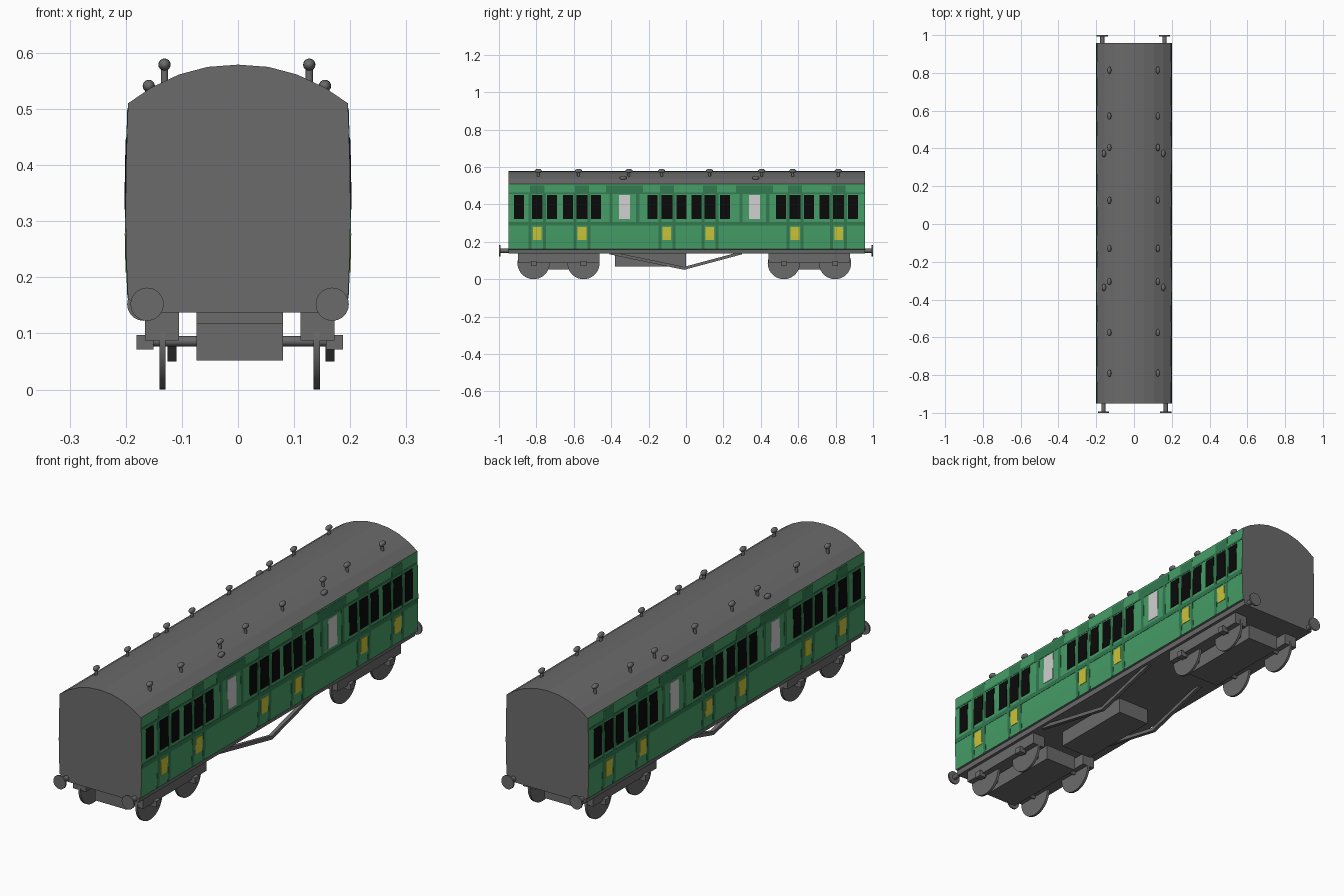
import bpy, bmesh, math
from mathutils import Matrix, Vector

if "Cube" in bpy.data.objects:
    bpy.data.objects.remove(bpy.data.objects["Cube"])


def material(name, rgb):
    m = bpy.data.materials.new(name)
    m.diffuse_color = (*rgb, 1)
    m.use_nodes = True
    m.node_tree.nodes["Principled BSDF"].inputs["Base Color"].default_value = m.diffuse_color
    return m


GREY = material("dark grey", (0.145, 0.145, 0.145))
GREEN = material("light green", (0.06, 0.335, 0.135))
DARK = material("dark green", (0.032, 0.19, 0.08))
BLACK = material("window black", (0.003, 0.003, 0.003))
WHITE = material("frosted white", (0.62, 0.62, 0.62))
YELLOW = material("door yellow", (0.6, 0.55, 0.04))


def finish(name, bm, *mats, smooth=False):
    bmesh.ops.recalc_face_normals(bm, faces=bm.faces[:])
    me = bpy.data.meshes.new(name)
    bm.to_mesh(me)
    bm.free()
    for m in mats:
        me.materials.append(m)
    ob = bpy.data.objects.new(name, me)
    bpy.context.collection.objects.link(ob)
    if smooth:
        bpy.ops.object.select_all(action='DESELECT')
        ob.select_set(True)
        bpy.context.view_layer.objects.active = ob
        bpy.ops.object.shade_smooth_by_angle(angle=math.radians(40))
    return ob


def prism(bm, pts, y0, y1):
    """Extrude an (x, z) outline along y."""
    a = [bm.verts.new((x, y0, z)) for x, z in pts]
    b = [bm.verts.new((x, y1, z)) for x, z in pts]
    bm.faces.new(a)
    bm.faces.new(b[::-1])
    n = len(pts)
    for i in range(n):
        j = (i + 1) % n
        bm.faces.new((a[i], a[j], b[j], b[i]))


def box(bm, x0, x1, y0, y1, z0, z1):
    prism(bm, [(x0, z0), (x1, z0), (x1, z1), (x0, z1)], y0, y1)


def cyl(bm, p, q, r, seg=24):
    p, q = Vector(p), Vector(q)
    d = q - p
    rot = d.to_track_quat('Z', 'Y').to_matrix().to_4x4()
    bmesh.ops.create_cone(bm, cap_ends=True, segments=seg, radius1=r, radius2=r,
                          depth=d.length, matrix=Matrix.Translation((p + q) / 2) @ rot)


# Bulging side profile (half width, height) and arched roof
SIDE = [(0.196, 0.16), (0.199, 0.23), (0.2005, 0.31), (0.1995, 0.40), (0.196, 0.51)]
ROOF = [(0.155, 0.538), (0.105, 0.5615), (0.054, 0.575), (0, 0.579)]


def half(z):
    for (xa, za), (xb, zb) in zip(SIDE, SIDE[1:]):
        if z <= zb:
            return xa + (xb - xa) * (z - za) / (zb - za)
    return SIDE[-1][0]


# Carriage body: green sides, grey roof, ends and sole
bm = bmesh.new()
right = [(0.188, 0.158), (0.185, 0.137)][::-1] + SIDE + ROOF
prism(bm, right + [(-x, z) for x, z in right[-2::-1]], -0.95, 0.957)
bm.normal_update()
for f in bm.faces:
    c = f.calc_center_median()
    f.material_index = int(abs(c.x) > 0.19 and 0.16 < c.z < 0.51)
finish("carriage_body", bm, GREY, GREEN)


# Painted side plates that follow the side profile
def plate(bm, y0, y1, z0, z1, proud):
    zs = [z0] + [z for _, z in SIDE if z0 < z < z1] + [z1]
    for s in (-1, 1):
        out = [(s * (half(z) + proud), z) for z in zs]
        inn = [(s * (half(z) - 0.002), z) for z in zs[::-1]]
        prism(bm, out + inn, y0, y1)


WINDOWS = [-0.893, -0.795, -0.717, -0.631, -0.556, -0.481,
           -0.179, -0.102, -0.024, 0.056, 0.128, 0.209,
           0.508, 0.583, 0.658, 0.741, 0.816, 0.893]
DOORS = WINDOWS[1::3]
LAVATORIES = [-0.329, 0.366]

bm = bmesh.new()
for y in WINDOWS:
    w = 0.029 if y in DOORS else 0.026
    plate(bm, y - w, y + w, 0.321, 0.449, 0.002)
finish("windows", bm, BLACK)

bm = bmesh.new()
for y in LAVATORIES:
    plate(bm, y - 0.03, y + 0.03, 0.321, 0.449, 0.002)
finish("frosted_windows", bm, WHITE)

bm = bmesh.new()
for y in DOORS:
    plate(bm, y - 0.023, y + 0.023, 0.209, 0.278, 0.002)
finish("door_panels", bm, YELLOW)

# Dark green beading: waist and cornice rails, door posts, vent panels
bm = bmesh.new()
plate(bm, -0.948, 0.955, 0.287, 0.307, 0.0012)
plate(bm, -0.948, 0.955, 0.455, 0.464, 0.0012)
for y in DOORS:
    for s in (-1, 1):
        c = y + s * 0.038
        plate(bm, c - 0.008, c + 0.008, 0.162, 0.455, 0.001)
    plate(bm, y - 0.038, y + 0.038, 0.464, 0.502, 0.001)
for y in LAVATORIES:
    for s in (-1, 1):
        c = y + s * 0.072
        plate(bm, c - 0.009, c + 0.009, 0.307, 0.455, 0.001)
    plate(bm, y - 0.1, y + 0.1, 0.464, 0.502, 0.001)
finish("side_beading", bm, DARK)


# Roof ventilators: short stem with an oval cap
def vent(bm, x, y, z, base):
    cyl(bm, (x, y, base), (x, y, z), 0.0065, 12)
    bmesh.ops.create_uvsphere(bm, u_segments=16, v_segments=8, radius=1,
                              matrix=Matrix.Translation((x, y, z)) @
                              Matrix.Diagonal((0.011, 0.019, 0.011, 1)))


bm = bmesh.new()
for y in (-0.79, -0.575, -0.305, -0.13, 0.126, 0.405, 0.571, 0.814):
    for x in (-0.131, 0.127):
        vent(bm, x, y, 0.579, 0.54)
for y in (-0.336, 0.373):
    for x in (-0.159, 0.155):
        vent(bm, x, y, 0.541, 0.525)
finish("roof_vents", bm, GREY, smooth=True)

# Buffers at both ends
bm = bmesh.new()
for s in (-1, 1):
    for x in (-0.165 - s * 0.003 + 0.0, 0.165 - s * 0.003):
        cyl(bm, (x, s * 0.94, 0.152), (x, s * 0.996, 0.152), 0.011, 16)
        cyl(bm, (x, s * 0.993, 0.152), (x, s * 1.0, 0.152), 0.0295, 32)
finish("buffers", bm, GREY, smooth=True)

# Bogies: side frames, centre block, axles, wheels and axle boxes
X = 0.003  # the running gear sits slightly off centre
for name, axles in (("front", (-0.815, -0.548)), ("rear", (0.523, 0.797))):
    mid = sum(axles) / 2
    frame, wheels = bmesh.new(), bmesh.new()
    box(frame, X - 0.077, X + 0.077, mid - 0.2, mid + 0.2, 0.052, 0.118)
    box(frame, X - 0.077, X + 0.077, mid - 0.1, mid + 0.1, 0.118, 0.14)
    for s in (-1, 1):
        xs = sorted((X + s * 0.108, X + s * 0.169))
        box(frame, *xs, mid - 0.218, mid + 0.218, 0.087, 0.14)
    for y in axles:
        cyl(wheels, (X - 0.165, y, 0.086), (X + 0.165, y, 0.086), 0.009, 12)
        for s in (-1, 1):
            cyl(wheels, (X + s * 0.132, y, 0.086), (X + s * 0.143, y, 0.086), 0.086, 40)
            xs = sorted((X + s * 0.154, X + s * 0.184))
            box(frame, *xs, y - 0.015, y + 0.015, 0.071, 0.097)
    finish(name + "_bogie_frame", frame, GREY)
    finish(name + "_wheels", wheels, GREY, smooth=True)

# Battery box under the floor
bm = bmesh.new()
box(bm, X - 0.077, X + 0.077, -0.38, 0.0, 0.068, 0.14)
finish("battery_box", bm, GREY)

# Truss rods: a shallow V on each side
bm = bmesh.new()
for x in (-0.118, 0.164):
    top = [(-0.41, 0.145), (-0.01, 0.062), (0.3, 0.145)]
    for (ya, za), (yb, zb) in zip(top, top[1:]):
        vs = [[bm.verts.new((x + dx, y, z + dz)) for y, z in ((ya, za), (yb, zb))]
              for dx, dz in ((-0.008, -0.012), (0.008, -0.012), (0.008, 0.004), (-0.008, 0.004))]
        for i in range(4):
            a, b = vs[i], vs[(i + 1) % 4]
            bm.faces.new((a[0], b[0], b[1], a[1]))
        for k in (0, 1):
            bm.faces.new([v[k] for v in vs])
finish("truss_rods", bm, GREY)
